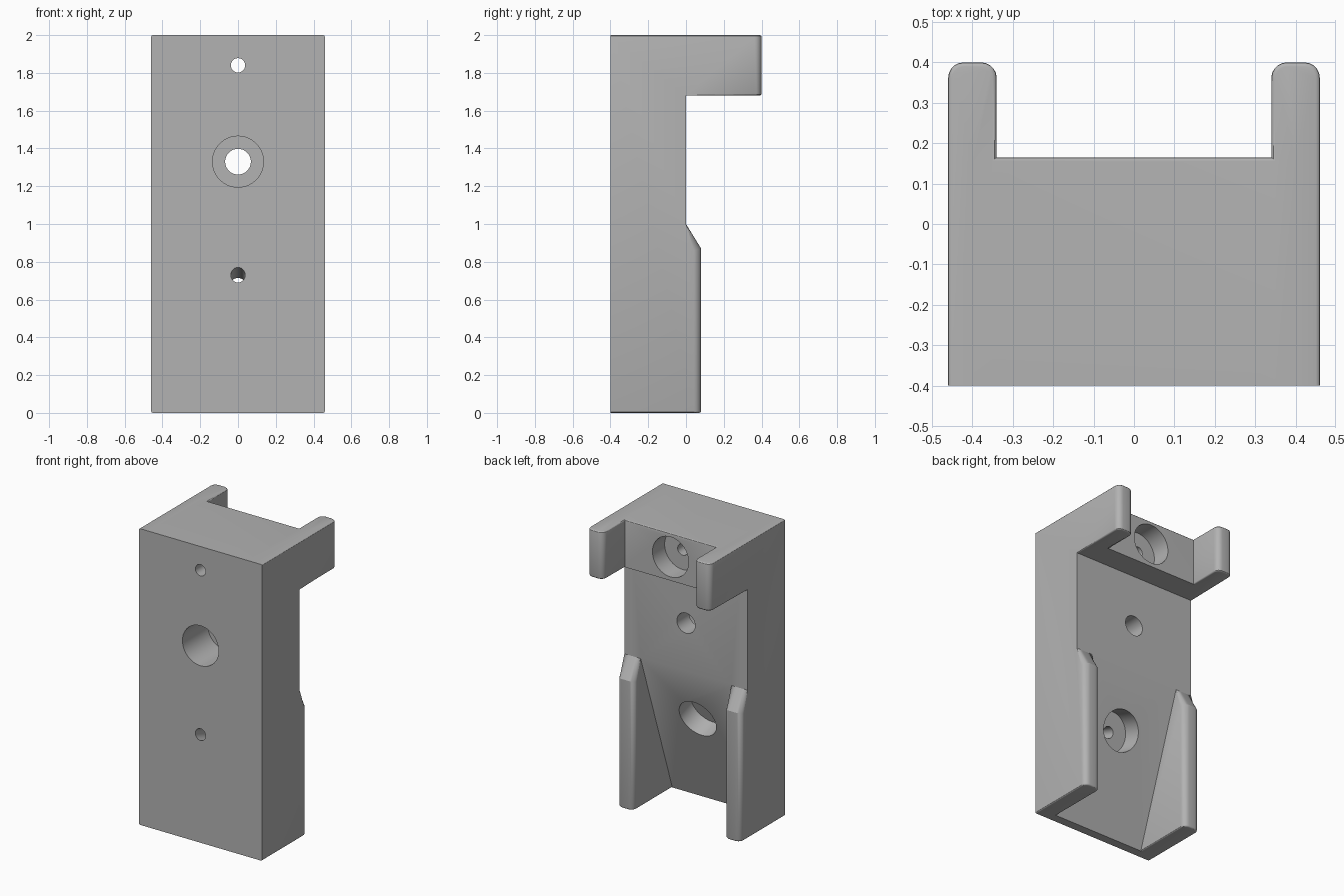
import bpy, bmesh, math
from mathutils import Vector

if "Cube" in bpy.data.objects:
    bpy.data.objects.remove(bpy.data.objects["Cube"], do_unlink=True)

grey = bpy.data.materials.new("plain_grey")
grey.use_nodes = True
grey.diffuse_color = (0.45, 0.45, 0.45, 1)
grey.node_tree.nodes["Principled BSDF"].inputs["Base Color"].default_value = (0.45, 0.45, 0.45, 1)


def near(a, b):
    return abs(a - b) < 1e-4


def finish(bm, name):
    bmesh.ops.recalc_face_normals(bm, faces=bm.faces)
    mesh = bpy.data.meshes.new(name)
    bm.to_mesh(mesh)
    bm.free()
    mesh.materials.append(grey)
    obj = bpy.data.objects.new(name, mesh)
    bpy.context.collection.objects.link(obj)
    return obj


def round_edges(bm, rule, radius, segments):
    edges = [e for e in bm.edges if rule(*(v.co for v in e.verts))]
    bmesh.ops.bevel(bm, geom=edges, offset=radius, offset_type='OFFSET',
                    segments=segments, profile=0.5, affect='EDGES', clamp_overlap=False)


def prism(profile, x0, x1):
    """Extrude a side profile of (y, z) points along x."""
    bm = bmesh.new()
    face = bm.faces.new([bm.verts.new((x0, y, z)) for y, z in profile])
    grown = bmesh.ops.extrude_face_region(bm, geom=[face])["geom"]
    verts = [g for g in grown if isinstance(g, bmesh.types.BMVert)]
    bmesh.ops.translate(bm, verts=verts, vec=(x1 - x0, 0, 0))
    bmesh.ops.recalc_face_normals(bm, faces=bm.faces)
    return bm


def cylinder(name, start, end, radius):
    start, end = Vector(start), Vector(end)
    bm = bmesh.new()
    bmesh.ops.create_cone(bm, cap_ends=True, segments=64, radius1=radius,
                          radius2=radius, depth=(end - start).length)
    obj = finish(bm, name)
    obj.rotation_euler = (end - start).to_track_quat('Z', 'Y').to_euler()
    obj.location = (start + end) / 2
    return obj


def combine(target, other, operation):
    other.hide_render = True
    mod = target.modifiers.new(operation.title(), 'BOOLEAN')
    mod.operation, mod.solver, mod.object = operation, 'EXACT', other
    bpy.context.view_layer.objects.active = target
    bpy.context.view_layer.update()
    bpy.ops.object.modifier_apply(modifier=mod.name)
    bpy.data.objects.remove(other, do_unlink=True)


HALF, INNER, FRONT = 0.46, 0.34, -0.4

# Central core with sloped lower channel and overhanging top bar
core = prism([(FRONT, 0), (-0.34, 0), (0, 1.005), (0, 1.68), (0.165, 1.68),
              (0.165, 2), (FRONT, 2)], -0.4, 0.4)
round_edges(core, lambda a, b: all(near(p.y, 0.165) and near(p.z, 2) for p in (a, b)), 0.01, 3)
body = finish(core, "bracket_body")

# Side walls carrying the upper prongs and lower rails


def tip_edge(a, b):
    if not near(a.x, b.x) or max(a.y, b.y) < 0.05:
        return False
    upright = near(a.y, b.y)
    slant = not upright and not near(a.z, b.z)
    return upright or slant


def end_edge(a, b):
    level = near(a.z, b.z) and any(near(a.z, z) for z in (0, 1.68, 2))
    inside = near(a.y, b.y) and (near(a.y, FRONT) or near(a.y, 0))
    return level and not inside


for name, side in (("left_wall", 1), ("right_wall", -1)):
    wall = prism([(FRONT, 0), (0.08, 0), (0.08, 0.87), (0, 1), (0, 1.68),
                  (0.4, 1.68), (0.4, 2), (FRONT, 2)], side * INNER, side * HALF)
    round_edges(wall, tip_edge, 0.038, 5)
    round_edges(wall, end_edge, 0.01, 3)
    combine(body, finish(wall, name), 'UNION')

# Screw holes: upper and lower are counterbored from the back, middle from the front
slope_mouth = Vector((0, -0.1245, 0.637))
axis = Vector((0, 0.947, -0.32))
holes = [
    ((0, -0.5, 1.84), (0, 0.1, 1.84), 0.038),
    ((0, 0.035, 1.84), (0, 0.3, 1.84), 0.135),
    ((0, -0.5, 1.33), (0, 0.1, 1.33), 0.068),
    ((0, -0.5, 1.33), (0, -0.13, 1.33), 0.135),
    (slope_mouth - axis * 0.45, slope_mouth, 0.038),
    (slope_mouth - axis * 0.13, slope_mouth + axis * 0.2, 0.135),
]
for start, end, radius in holes:
    combine(body, cylinder("hole_cutter", start, end, radius), 'DIFFERENCE')

bpy.ops.object.select_all(action='DESELECT')
body.select_set(True)
bpy.context.view_layer.objects.active = body
bpy.ops.object.shade_smooth_by_angle(angle=math.radians(30))
